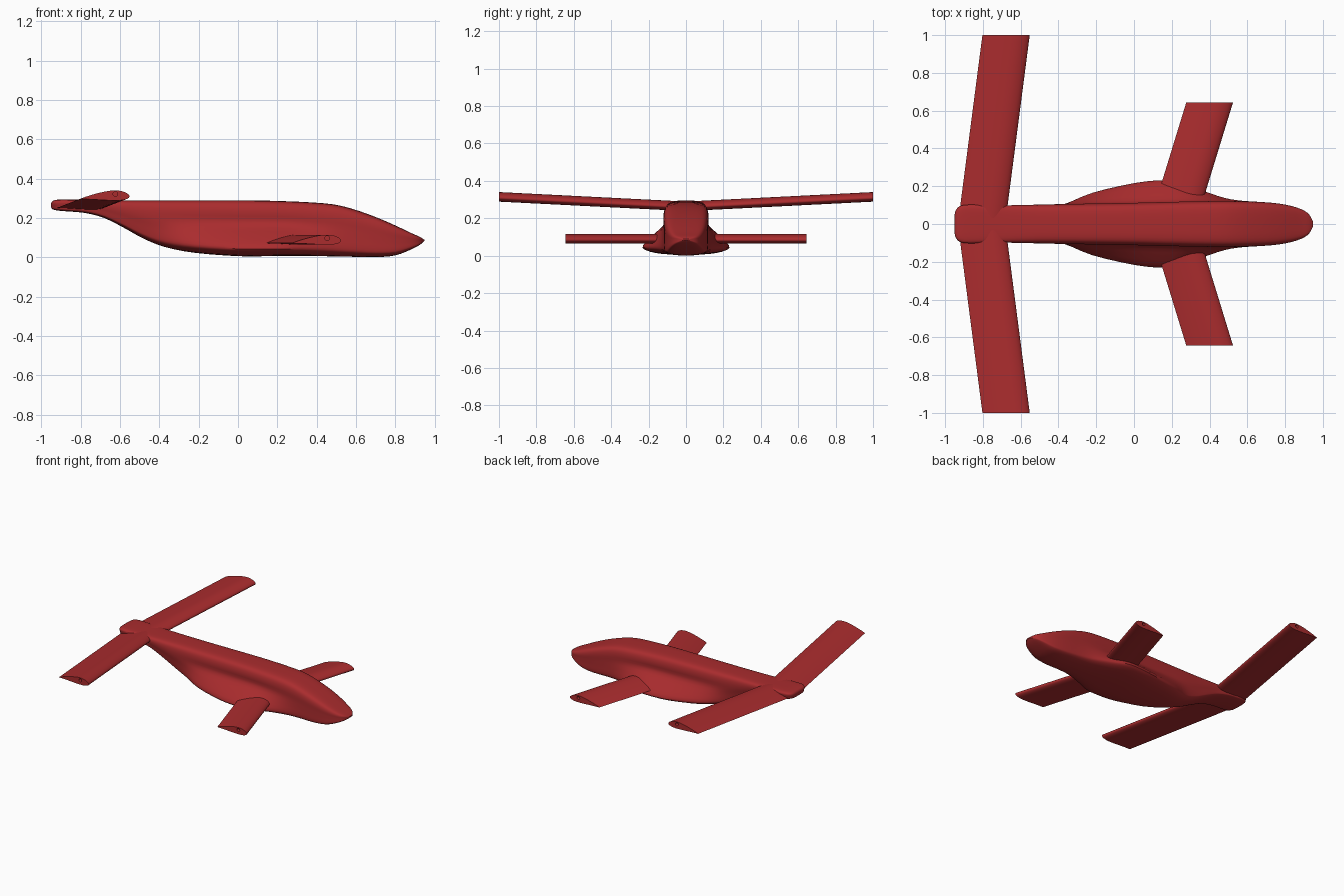
import bpy, bmesh, math
from mathutils import Vector

if "Cube" in bpy.data.objects:
    bpy.data.objects.remove(bpy.data.objects["Cube"])

red = bpy.data.materials.new("red_paint")
red.diffuse_color = (0.40, 0.025, 0.027, 1)
red.use_nodes = True
red.node_tree.nodes["Principled BSDF"].inputs["Base Color"].default_value = red.diffuse_color


def smooth(points, steps, closed=False):
    """Catmull-Rom curve through the points."""
    pts = [Vector(p) for p in points]
    n = len(pts)
    pick = (lambda i: pts[i % n]) if closed else (lambda i: pts[max(0, min(n - 1, i))])
    out = []
    for i in range(n if closed else n - 1):
        a, b, c, d = (pick(i + k) for k in (-1, 0, 1, 2))
        for s in range(steps):
            t = s / steps
            out.append(0.5 * (2 * b + (c - a) * t + (2 * a - 5 * b + 4 * c - d) * t * t
                              + (3 * b - a - 3 * c + d) * t ** 3))
    if not closed:
        out.append(pts[-1])
    return out


def loft(name, rings):
    bm = bmesh.new()
    rows = [[bm.verts.new(p) for p in r] for r in rings]
    n = len(rows[0])
    for r, q in zip(rows, rows[1:]):
        for i in range(n):
            bm.faces.new((r[i], r[(i + 1) % n], q[(i + 1) % n], q[i]))
    bm.faces.new(rows[0])
    bm.faces.new(rows[-1])
    bmesh.ops.recalc_face_normals(bm, faces=bm.faces)
    me = bpy.data.meshes.new(name)
    bm.to_mesh(me)
    bm.free()
    ob = bpy.data.objects.new(name, me)
    bpy.context.collection.objects.link(ob)
    me.materials.append(red)
    bpy.ops.object.select_all(action='DESELECT')
    ob.select_set(True)
    bpy.context.view_layer.objects.active = ob
    bpy.ops.object.shade_smooth_by_angle(angle=math.radians(40))
    return ob


# fuselage stations: x, bottom z, top z, upper half width, lower half width
stations = [
    (-0.95, 0.255, 0.275, 0.045, 0.04), (-0.94, 0.243, 0.288, 0.078, 0.07),
    (-0.90, 0.236, 0.294, 0.100, 0.095), (-0.78, 0.226, 0.292, 0.100, 0.095),
    (-0.68, 0.200, 0.290, 0.098, 0.09), (-0.58, 0.150, 0.290, 0.100, 0.088),
    (-0.48, 0.095, 0.290, 0.102, 0.088), (-0.37, 0.052, 0.290, 0.105, 0.105),
    (-0.22, 0.023, 0.290, 0.108, 0.165), (0.00, 0.006, 0.290, 0.112, 0.215),
    (0.15, 0.006, 0.288, 0.116, 0.230), (0.25, 0.007, 0.285, 0.118, 0.222),
    (0.36, 0.007, 0.280, 0.120, 0.178), (0.48, 0.005, 0.270, 0.121, 0.138),
    (0.58, 0.003, 0.247, 0.119, 0.122), (0.70, 0.001, 0.205, 0.114, 0.114),
    (0.80, 0.010, 0.162, 0.102, 0.102), (0.88, 0.040, 0.124, 0.080, 0.080),
    (0.925, 0.064, 0.104, 0.053, 0.053), (0.947, 0.082, 0.090, 0.015, 0.015)]


def section(x, zb, zt, wu, wl):
    h = zt - zb
    half = [(0.60 * wl, 0.02), (0.92 * wl, 0.08), (wl, 0.17), (0.5 * wl + 0.5 * wu, 0.38),
            (wu, 0.58), (wu, 0.78), (0.9 * wu, 0.93), (0.62 * wu, 0.99)]
    ring = [(0, 0)] + half + [(0, 1)] + [(-y, z) for y, z in reversed(half)]
    return smooth([(x, y, zb + z * h) for y, z in ring], 3, True)


# interpolate the stations as two vectors so the skin is smooth lengthwise
pos = smooth([s[:3] for s in stations], 3)
wid = smooth([(s[3], s[4], 0) for s in stations], 3)
loft("fuselage", [section(p.x, p.y, p.z, w.x, w.y) for p, w in zip(pos, wid)])

# wing profile: chord fraction behind the leading edge, height as chord fraction
AIRFOIL = [(0, 0), (0.02, 0.04), (0.09, 0.085), (0.22, 0.118), (0.38, 0.118), (0.60, 0.078),
           (0.82, 0.018), (1, -0.045), (0.98, -0.055), (0.80, -0.060), (0.50, -0.078),
           (0.25, -0.085), (0.10, -0.068), (0.02, -0.035)]


def wing(name, side, root, tip, chord, thick=1.0):
    """root and tip are leading edge points (x, y, z)."""
    rings = []
    for x, y, z in (root, tip):
        rings.append([(x - p.x * chord, side * y, z + p.y * chord * thick)
                      for p in smooth([(u, v, 0) for u, v in AIRFOIL], 3, True)])
    ob = loft(name, rings)
    # small spar socket bored into the tip
    bpy.ops.mesh.primitive_cylinder_add(
        vertices=20, radius=0.012, depth=0.08,
        location=(tip[0] - 0.29 * chord, side * tip[1], tip[2] + 0.012 * thick),
        rotation=(math.pi / 2, 0, 0))
    cutter = bpy.context.object
    cutter.name = name + "_socket_cutter"
    cutter.hide_render = True
    cutter.hide_set(True)
    cutter.display_type = 'WIRE'
    mod = ob.modifiers.new("socket", 'BOOLEAN')
    mod.operation = 'DIFFERENCE'
    mod.object = cutter


for side, label in ((-1, "right"), (1, "left")):
    # long forward-swept rear wing, rising to the tip
    wing(label + "_rear_wing", side, (-0.678, 0.03, 0.261), (-0.552, 1.0, 0.310), 0.247)
    # short level front wing
    wing(label + "_front_wing", side, (0.342, 0.05, 0.085), (0.524, 0.643, 0.085), 0.244)
